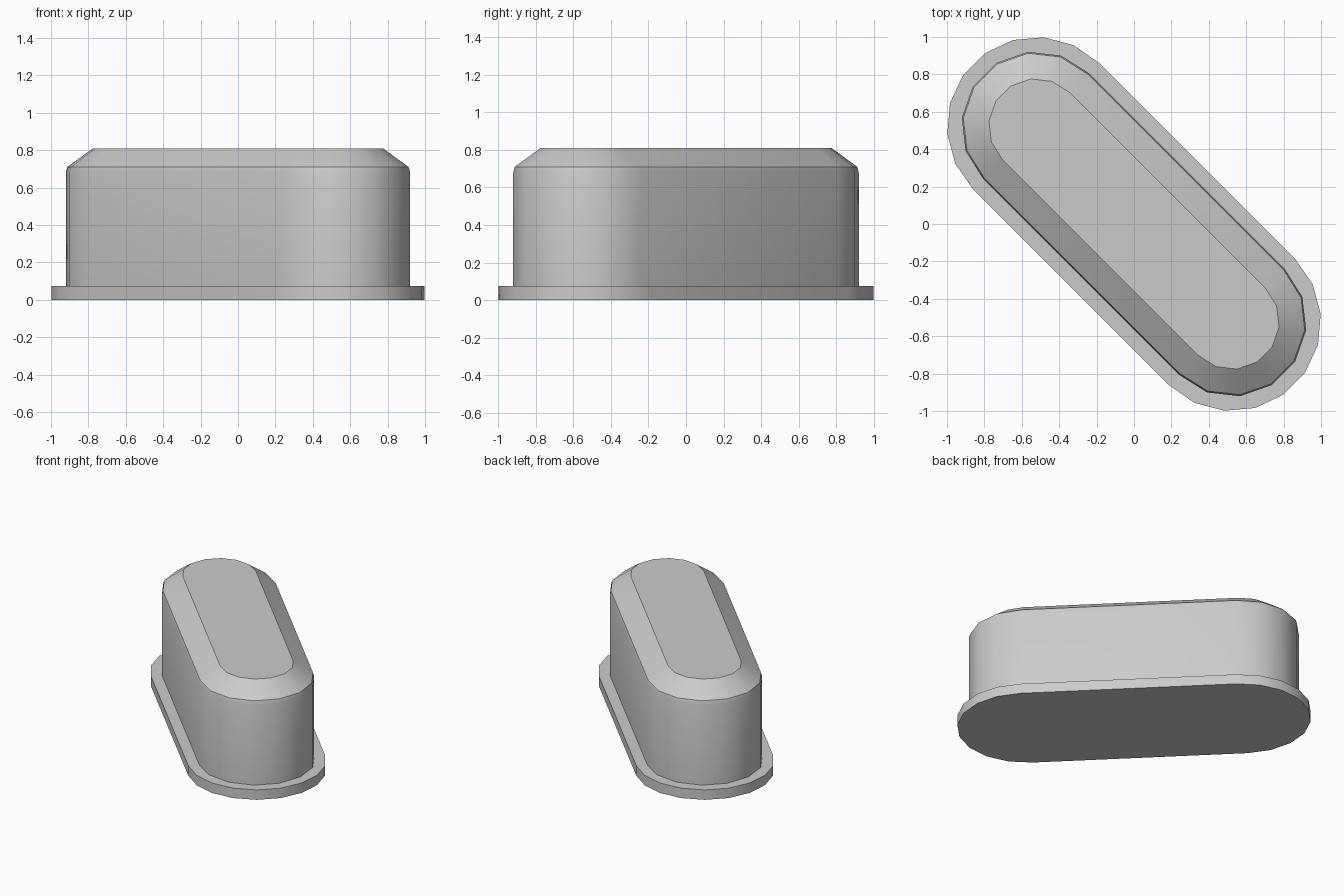
import bpy, bmesh, math

cube = bpy.data.objects.get("Cube")
if cube:
    bpy.data.objects.remove(cube, do_unlink=True)

CENTRE = 0.523  # x and y distance of each rounded end from the middle

grey = bpy.data.materials.new("plain grey")
grey.use_nodes = True
colour = (0.6, 0.6, 0.6, 1)
grey.diffuse_color = colour
grey.node_tree.nodes["Principled BSDF"].inputs["Base Color"].default_value = colour


def capsule_ring(bm, radius, z, segments):
    """Diagonal capsule outline, two half circles joined by straight sides."""
    ring = []
    for side, start in ((-1, 45), (1, 225)):
        for i in range(segments + 1):
            a = math.radians(start + 180 * i / segments)
            ring.append(bm.verts.new((side * CENTRE + radius * math.cos(a),
                                      -side * CENTRE + radius * math.sin(a), z)))
    return ring


def capsule(name, profile, segments):
    """Loft capsule outlines through (radius, height) pairs and cap both ends."""
    bm = bmesh.new()
    rings = [capsule_ring(bm, r, z, segments) for r, z in profile]
    for low, high in zip(rings, rings[1:]):
        for i in range(len(low)):
            j = (i + 1) % len(low)
            bm.faces.new((low[i], low[j], high[j], high[i]))
    bm.faces.new(rings[0][::-1])
    bm.faces.new(rings[-1])
    bmesh.ops.recalc_face_normals(bm, faces=bm.faces)
    mesh = bpy.data.meshes.new(name)
    bm.to_mesh(mesh)
    bm.free()
    mesh.materials.append(grey)
    obj = bpy.data.objects.new(name, mesh)
    bpy.context.collection.objects.link(obj)
    bpy.ops.object.select_all(action="DESELECT")
    obj.select_set(True)
    bpy.context.view_layer.objects.active = obj
    bpy.ops.object.shade_smooth_by_angle(angle=math.radians(30))
    return obj


# Thin flange at the foot
capsule("base_flange", [(0.477, 0), (0.477, 0.075)], 9)

# Tall body with a slight lip and a chamfered top
capsule("body", [(0.40, 0.07), (0.40, 0.68), (0.392, 0.71), (0.254, 0.81)], 7)
